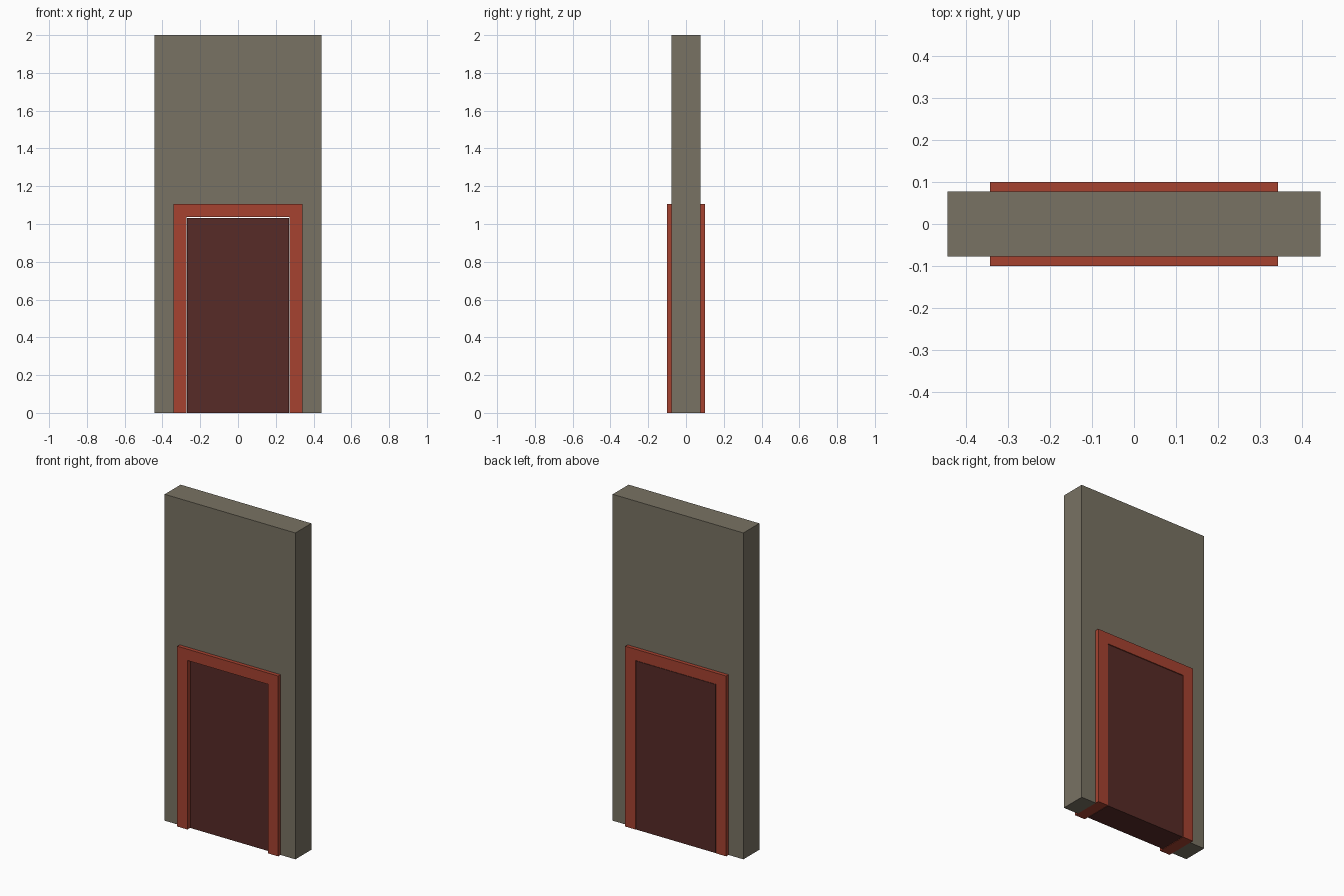
import bpy, bmesh

if "Cube" in bpy.data.objects:
    bpy.data.objects.remove(bpy.data.objects["Cube"])


def material(name, rgb):
    m = bpy.data.materials.new(name)
    m.diffuse_color = (*rgb, 1)
    m.use_nodes = True
    m.node_tree.nodes["Principled BSDF"].inputs["Base Color"].default_value = m.diffuse_color
    return m


def extrude_profile(name, pts, y0, y1, mat):
    """Extrude an (x, z) outline from y0 to y1."""
    bm = bmesh.new()
    face = bm.faces.new([bm.verts.new((x, y0, z)) for x, z in pts])
    ext = bmesh.ops.extrude_face_region(bm, geom=[face])
    verts = [g for g in ext["geom"] if isinstance(g, bmesh.types.BMVert)]
    bmesh.ops.translate(bm, verts=verts, vec=(0, y1 - y0, 0))
    bmesh.ops.recalc_face_normals(bm, faces=bm.faces)
    mesh = bpy.data.meshes.new(name)
    bm.to_mesh(mesh)
    bm.free()
    mesh.materials.append(mat)
    ob = bpy.data.objects.new(name, mesh)
    bpy.context.collection.objects.link(ob)
    return ob


def arch(outer_x, outer_z, inner_x, inner_z):
    """Upside-down U outline with a square opening."""
    right = [(inner_x, inner_z), (inner_x, 0), (outer_x, 0), (outer_x, outer_z)]
    return right + [(-x, z) for x, z in reversed(right)]


stone = material("stone", (0.19, 0.17, 0.125))
frame_red = material("frame_red", (0.38, 0.055, 0.03))
door_red = material("door_red", (0.095, 0.024, 0.02))

# Wall with doorway
extrude_profile("wall", arch(0.443, 2.0, 0.342, 1.105), -0.077, 0.077, stone)

# Frame running through the wall and proud on both sides
extrude_profile("door_frame", arch(0.342, 1.105, 0.273, 1.036), -0.1, 0.1, frame_red)

# Door leaf with a hairline gap, recessed at the front
W, H = 0.27, 1.033
extrude_profile("door", [(-W, 0), (W, 0), (W, H), (-W, H)], -0.074, 0.098, door_red)
